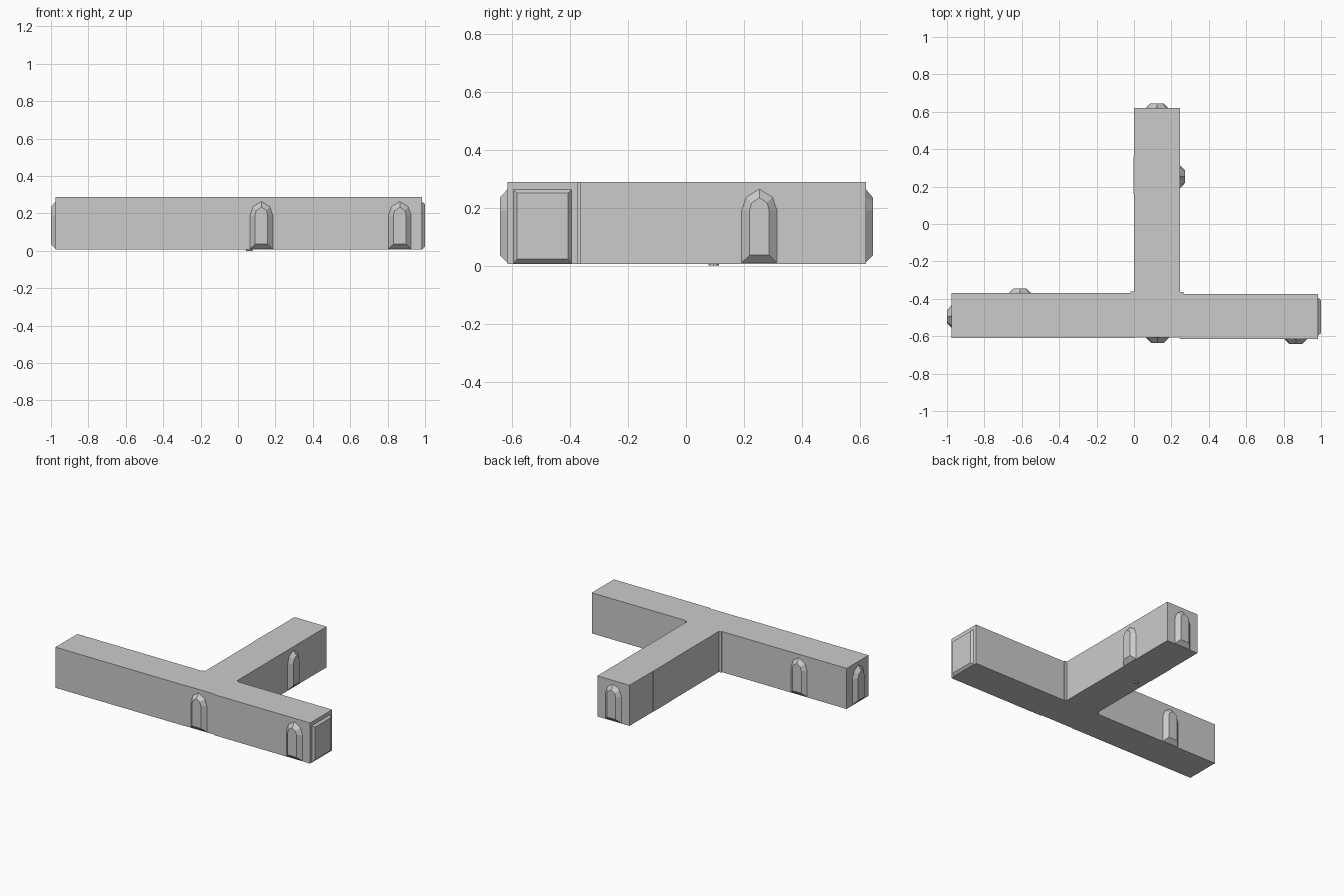
import bpy, bmesh, math
from mathutils import Matrix, Vector

if "Cube" in bpy.data.objects:
    bpy.data.objects.remove(bpy.data.objects["Cube"])

grey = bpy.data.materials.new("plain grey")
grey.diffuse_color = (0.6, 0.6, 0.6, 1)
grey.use_nodes = True
grey.node_tree.nodes["Principled BSDF"].inputs["Base Color"].default_value = grey.diffuse_color

FLOOR, ROOF = 0.006, 0.288


def finish(name, bm):
    bmesh.ops.recalc_face_normals(bm, faces=bm.faces)
    me = bpy.data.meshes.new(name)
    bm.to_mesh(me)
    bm.free()
    me.materials.append(grey)
    ob = bpy.data.objects.new(name, me)
    bpy.context.collection.objects.link(ob)
    return ob


def prism(name, outline, z0, z1):
    """Extrude a plan outline from z0 up to z1."""
    bm = bmesh.new()
    face = bm.faces.new([bm.verts.new((x, y, z0)) for x, y in outline])
    top = bmesh.ops.extrude_face_region(bm, geom=[face])
    bmesh.ops.translate(bm, vec=(0, 0, z1 - z0),
                        verts=[v for v in top["geom"] if isinstance(v, bmesh.types.BMVert)])
    return finish(name, bm)


def box(name, x0, x1, y0, y1, z0, z1):
    return prism(name, [(x0, y0), (x1, y0), (x1, y1), (x0, y1)], z0, z1)


def raised_panel(name, outer, inner, depth, pos, angle):
    """Bevelled relief on a wall; angle 0 faces -y, 90 faces +x."""
    bm = bmesh.new()
    back = [bm.verts.new((u, 0, z)) for u, z in outer]
    front = [bm.verts.new((u, -depth, z)) for u, z in inner]
    bm.faces.new(front)
    for i in range(len(back)):
        j = (i + 1) % len(back)
        bm.faces.new((back[i], back[j], front[j], front[i]))
    bm.faces.new(back[::-1])
    m = Matrix.Translation(Vector((*pos, 0))) @ Matrix.Rotation(math.radians(angle), 4, 'Z')
    bmesh.ops.transform(bm, matrix=m, verts=bm.verts)
    return finish(name, bm)


def mirrored(half):
    """Mirror a right-hand half profile; the last point is the apex."""
    return half + [(-u, z) for u, z in reversed(half[:-1])]


# T-shaped corridor body, with a slightly set-back middle section at the front
prism("corridor_body", [
    (-0.975, -0.61), (0.0, -0.61), (0.0, -0.608), (0.247, -0.608), (0.247, -0.615),
    (0.985, -0.615), (0.985, -0.373), (0.247, -0.373), (0.247, 0.62),
    (0.0, 0.62), (0.0, -0.37), (-0.975, -0.37)], FLOOR, ROOF)

# Slim posts in the two inner corners
box("left_corner_post", -0.018, 0.0, -0.372, -0.362, FLOOR, ROOF)
box("right_corner_post", 0.247, 0.264, -0.376, -0.364, FLOOR, ROOF)

# Thin flush wall plate on the left of the stem
box("stem_wall_plate", -0.002, 0.0, 0.16, 0.36, FLOOR, ROOF)

# Pointed arch windows
arch_outer = mirrored([(0.061, 0.01), (0.061, 0.19), (0.045, 0.236), (0, 0.264)])
arch_inner = mirrored([(0.034, 0.036), (0.034, 0.19), (0.027, 0.216), (0, 0.234)])
arches = {
    "front_middle_arch": (0.125, -0.608, 0.027, 0),
    "front_right_arch": (0.865, -0.615, 0.027, 0),
    "stem_side_arch": (0.247, 0.253, 0.025, 90),
    "stem_end_arch": (0.123, 0.62, 0.025, 180),
    "bar_back_arch": (-0.61, -0.37, 0.025, 180),
    "left_end_arch": (-0.975, -0.495, 0.025, 270),
}
for name, (x, y, depth, angle) in arches.items():
    raised_panel(name, arch_outer, arch_inner, depth, (x, y), angle)

# Square door panel on the right end of the bar
door_outer = [(-0.1, 0.008), (0.1, 0.008), (0.1, 0.262), (-0.1, 0.262)]
door_inner = [(-0.088, 0.022), (0.088, 0.022), (0.088, 0.25), (-0.088, 0.25)]
raised_panel("right_end_door", door_outer, door_inner, 0.015, (0.985, -0.495), 90)

# Small stud under the stem
stud = [(0.06 + 0.018 * math.cos(i * math.pi / 4), 0.095 + 0.018 * math.sin(i * math.pi / 4))
        for i in range(8)]
prism("underside_stud", stud, 0.0, FLOOR)
